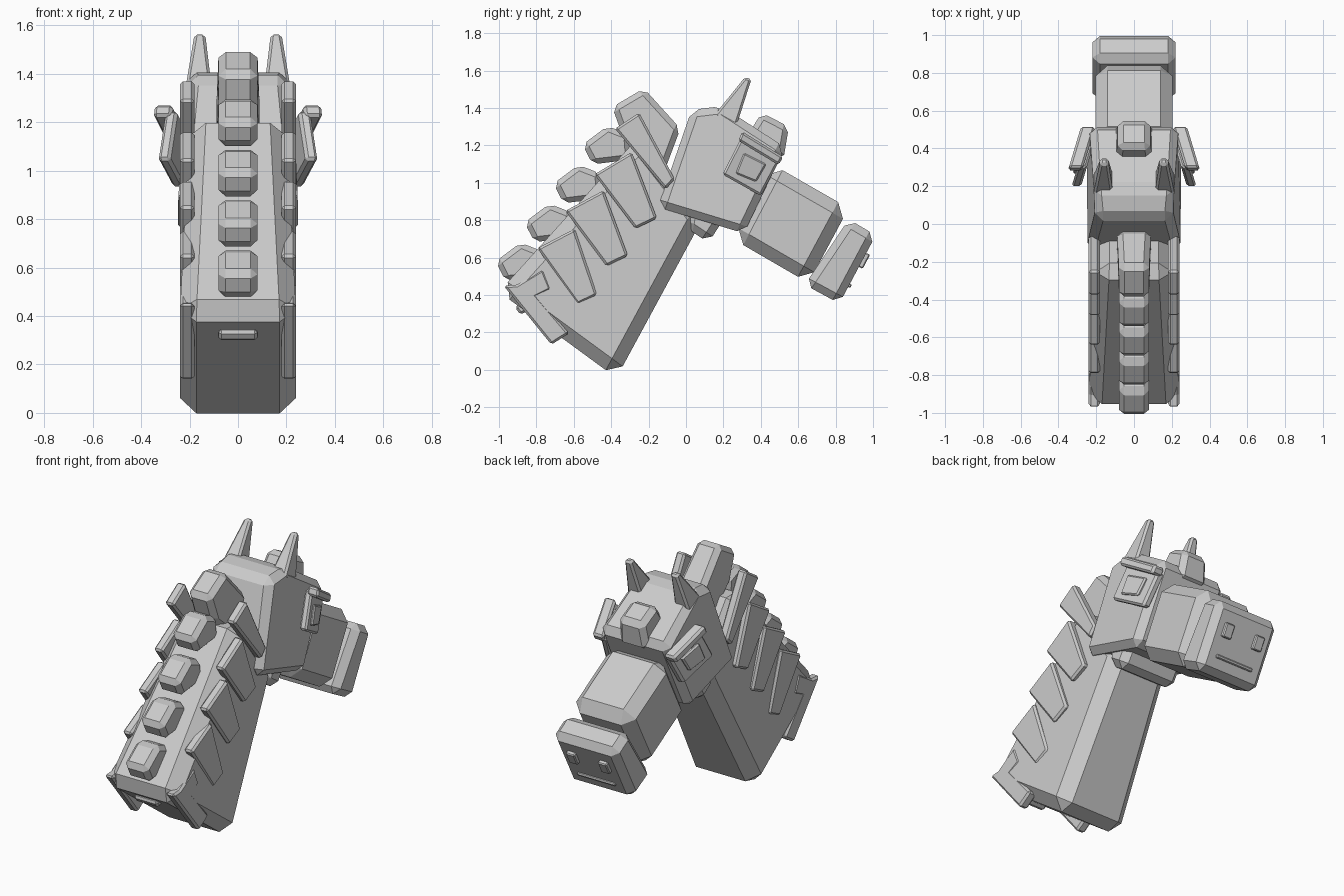
import bpy, bmesh
from mathutils import Vector

grey = bpy.data.materials.new("plain grey")
grey.diffuse_color = (0.6, 0.6, 0.6, 1)


def solid(name, side_a, side_b, bevel):
    """Closed solid between two matching outlines, with chamfered edges."""
    bm = bmesh.new()
    a = [bm.verts.new(p) for p in side_a]
    b = [bm.verts.new(p) for p in side_b]
    n = len(a)
    bm.faces.new(a)
    bm.faces.new(b[::-1])
    for i in range(n):
        j = (i + 1) % n
        bm.faces.new((a[j], a[i], b[i], b[j]))
    bmesh.ops.recalc_face_normals(bm, faces=bm.faces)
    if bevel:
        bmesh.ops.bevel(bm, geom=bm.edges[:], offset=bevel, segments=1,
                        profile=0.5, affect='EDGES', clamp_overlap=True)
        bmesh.ops.recalc_face_normals(bm, faces=bm.faces)
    me = bpy.data.meshes.new(name)
    bm.to_mesh(me)
    bm.free()
    me.materials.append(grey)
    ob = bpy.data.objects.new(name, me)
    bpy.context.collection.objects.link(ob)
    return ob


def block(name, outline, widths, bevel, cx=0.0):
    """Side outline (y, z) extruded across x; one half width or one per point."""
    if not isinstance(widths, (list, tuple)):
        widths = [widths] * len(outline)
    solid(name, [(cx - w, y, z) for w, (y, z) in zip(widths, outline)],
          [(cx + w, y, z) for w, (y, z) in zip(widths, outline)], bevel)


def slab(name, outer, depth, bevel, s):
    """Plate from outer (x, y, z) points, pushed inward by depth, on side s."""
    solid(name, [(s * x, y, z) for x, y, z in outer],
          [(s * (x - depth), y, z) for x, y, z in outer], bevel)


# Neck
block("neck", [(-0.372, -0.043), (-1.0, 0.417), (-0.25, 1.25), (0.09, 0.81)],
      [0.242, 0.242, 0.2, 0.2], 0.07)

# Head, jaw, snout and muzzle
block("head", [(-0.15, 0.87), (0.03, 1.39), (0.19, 1.41), (0.53, 1.19), (0.31, 0.73)],
      [0.25, 0.2, 0.215, 0.235, 0.25], 0.04)
block("jaw", [(0.0, 0.76), (0.12, 0.68), (0.25, 0.88), (0.03, 0.95)], 0.2, 0.04)
block("snout", [(0.46, 1.1), (0.87, 0.865), (0.655, 0.465), (0.25, 0.70)], 0.205, 0.065)
block("muzzle", [(0.87, 0.805), (1.015, 0.72), (0.82, 0.355), (0.635, 0.455)], 0.22, 0.04)

# Mouth and nostrils on the muzzle end
out = Vector((0.882, -0.471))      # outward from the muzzle end
along = Vector((0.471, 0.882))     # up the muzzle end


def face_plate(name, centre, length, half_width, cx, height):
    c = Vector(centre)
    pts = [c - along * length / 2 - out * 0.02, c - along * length / 2 + out * height,
           c + along * length / 2 + out * height, c + along * length / 2 - out * 0.02]
    block(name, [tuple(p) for p in pts], half_width, 0.006, cx)


face_plate("mouth", (0.872, 0.452), 0.022, 0.13, 0, 0.012)
for s in (-1, 1):
    face_plate("nostril", (0.945, 0.588), 0.085, 0.03, s * 0.11, 0.022)

# Forehead tuft
block("forehead_tuft", [(0.32, 1.24), (0.405, 1.375), (0.55, 1.3), (0.52, 1.12)],
      [0.1, 0.085, 0.085, 0.1], 0.03)

# Crest lumps along the back of the neck
for i in range(4):
    dy, dz = 0.155 * i, 0.208 * i
    lump = [(-0.965, 0.475), (-1.018, 0.58), (-0.885, 0.68), (-0.77, 0.635), (-0.76, 0.5)]
    block("crest_lump", [(y + dy, z + dz) for y, z in lump], 0.08, 0.028)
block("crest_top", [(-0.33, 1.23), (-0.395, 1.405), (-0.225, 1.505), (-0.03, 1.29), (-0.12, 1.05)],
      [0.08, 0.08, 0.08, 0.09, 0.09], 0.03)

# Badge plate on the neck base
block("base_plate", [(-0.88, 0.36), (-0.915, 0.335), (-0.885, 0.295), (-0.84, 0.32)], 0.08, 0.012)

# Side hair plates, from top to bottom
plates = [
    [(-0.38, 1.29), (-0.25, 1.375), (-0.06, 1.02), (-0.11, 0.965)],
    [(-0.49, 1.045), (-0.29, 1.165), (-0.155, 0.81), (-0.27, 0.755)],
    [(-0.645, 0.85), (-0.44, 0.96), (-0.31, 0.61), (-0.425, 0.555)],
    [(-0.795, 0.65), (-0.595, 0.755), (-0.475, 0.40), (-0.58, 0.35)],
    [(-0.93, 0.44), (-0.765, 0.54), (-0.65, 0.20), (-0.76, 0.16)][:2] + [(-0.72, 0.43), (-0.82, 0.38)],
    [(-0.975, 0.45), (-0.72, 0.135), (-0.625, 0.195), (-0.85, 0.46)],
]
for s in (-1, 1):
    for p in plates:
        slab("hair_plate", [(0.24, y, z) for y, z in p], 0.06, 0.012, s)

    # Ear spike
    solid("ear", [(s * x, y, z) for x, y, z in
                  ((0.11, 0.15, 1.36), (0.215, 0.15, 1.36), (0.215, 0.265, 1.29), (0.11, 0.265, 1.29))],
          [(s * x, y, z) for x, y, z in
           ((0.135, 0.315, 1.565), (0.18, 0.315, 1.565), (0.18, 0.35, 1.555), (0.135, 0.35, 1.555))], 0.012)

    # Eye, flaring outward toward the front
    def flare(pts, extra):
        return [(0.24 + extra + (0.5 - y) * 0.3, y, z) for y, z in pts]
    slab("eye_frame", flare([(0.30, 1.25), (0.50, 1.12), (0.40, 0.93), (0.195, 1.045)], 0), 0.05, 0.012, s)
    slab("eye", flare([(0.31, 1.16), (0.43, 1.10), (0.375, 1.005), (0.265, 1.05)], 0.015), 0.04, 0.008, s)
    slab("brow", flare([(0.30, 1.275), (0.52, 1.14), (0.495, 1.095), (0.28, 1.225)], 0.045), 0.075, 0.012, s)
